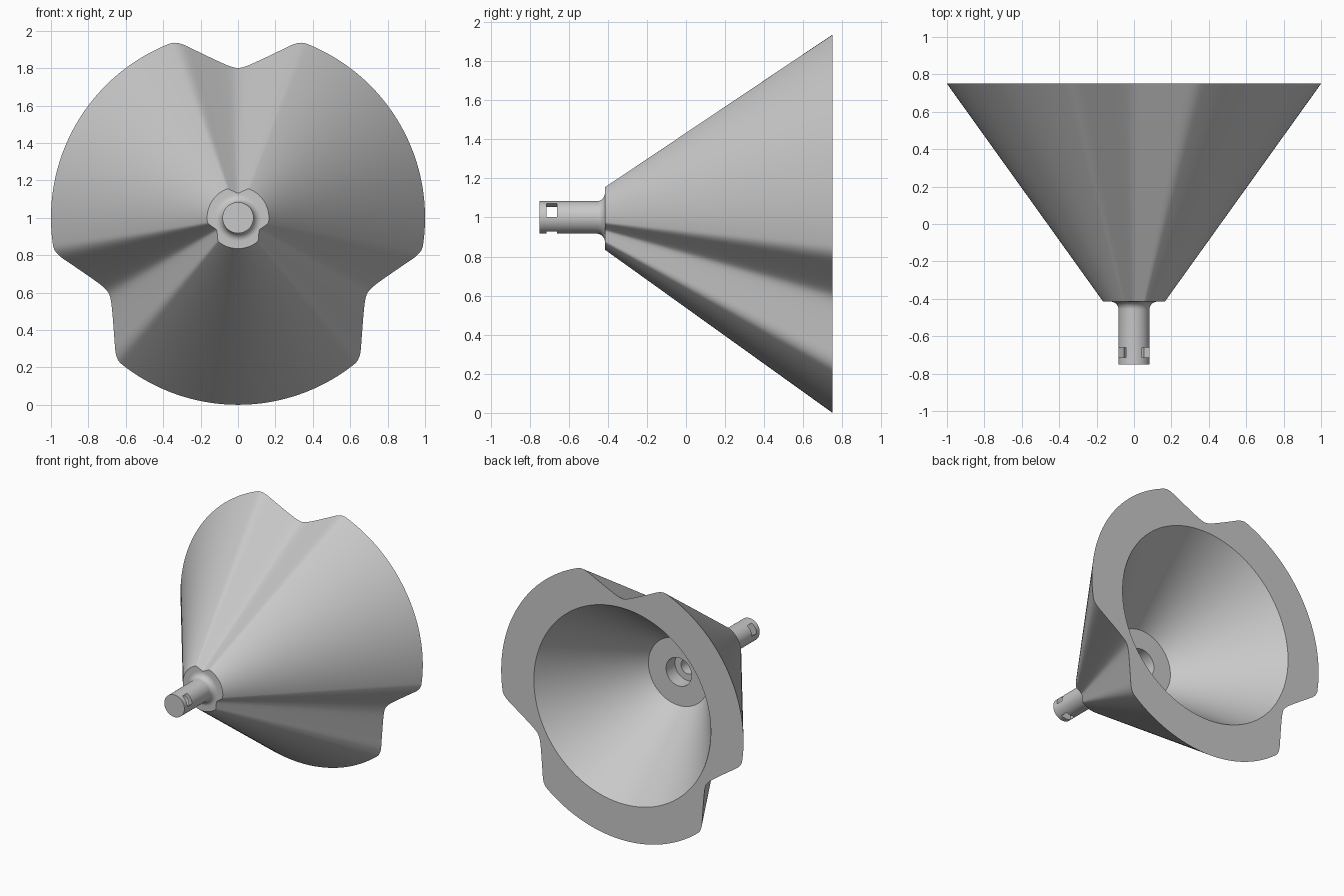
import bpy, bmesh, math
from mathutils import Matrix, Vector

if "Cube" in bpy.data.objects:
    bpy.data.objects.remove(bpy.data.objects["Cube"])

SIDES = 360
AXIS_Z = 1.0

grey = bpy.data.materials.new("plain_grey")
grey.use_nodes = True
colour = (0.58, 0.58, 0.58, 1)
grey.diffuse_color = colour
grey.node_tree.nodes["Principled BSDF"].inputs["Base Color"].default_value = colour


def round_section(angle):
    return 1.0


def notched_section(angle):
    """Unit circle with three rounded V notches, at the top and both lower sides."""
    third = 2 * math.pi / 3
    off = (angle - math.pi / 2 + third / 2) % third - third / 2
    off = math.hypot(off, 0.05)                       # rounded valley
    slope = math.cos(off) - 0.49 * math.sin(off)
    line = 0.78 / slope if slope > 0.4 else 2.0
    blend = 0.04                                      # rounded shoulders
    h = max(blend - abs(line - 1.0), 0) / blend
    return min(line, 1.0) - h * h * blend / 4


def add_ring(bm, y, radius, section):
    ring = []
    for i in range(SIDES):
        a = 2 * math.pi * i / SIDES
        r = radius * section(a)
        ring.append(bm.verts.new((r * math.cos(a), y, AXIS_Z + r * math.sin(a))))
    return ring


# Section stations from the closed stem tip, out over the horn and back down the bore
stem_r, shoulder_y, fillet = 0.083, -0.415, 0.042
stations = [(-0.75, stem_r, round_section)]
for k in range(9):
    t = math.pi / 2 * k / 8
    stations.append((shoulder_y - fillet * (1 - math.sin(t)),
                     stem_r + fillet * (1 - math.cos(t)), round_section))
stations += [
    (shoulder_y, 0.165, notched_section),   # horn root
    (0.75, 1.0, notched_section),           # horn rim
    (0.75, 0.73, round_section),            # mouth
    (0.085, 0.25, round_section),           # mouth floor
    (0.085, 0.105, round_section),          # counterbore
    (-0.02, 0.105, round_section),
    (-0.02, 0.055, round_section),          # stem bore
    (-0.72, 0.055, round_section),
]

bm = bmesh.new()
rings = [add_ring(bm, *s) for s in stations]
for lower, upper in zip(rings, rings[1:]):
    for i in range(SIDES):
        j = (i + 1) % SIDES
        bm.faces.new((lower[i], lower[j], upper[j], upper[i]))
bm.faces.new(rings[0])
bm.faces.new(rings[-1])
bmesh.ops.recalc_face_normals(bm, faces=bm.faces)
mesh = bpy.data.meshes.new("notched_horn")
bm.to_mesh(mesh)
bm.free()
horn = bpy.data.objects.new("notched_horn", mesh)
bpy.context.collection.objects.link(horn)
mesh.materials.append(grey)

bpy.ops.object.select_all(action='DESELECT')
bpy.context.view_layer.objects.active = horn
horn.select_set(True)

# Three windows cut through the stem wall
for degrees in (30, 150, 270):
    bm = bmesh.new()
    bmesh.ops.create_cube(bm, size=1)
    place = (Matrix.Translation((0, -0.687, AXIS_Z))
             @ Matrix.Rotation(-math.radians(degrees), 4, 'Y')
             @ Matrix.Translation((0.07, 0, 0))
             @ Matrix.Diagonal(Vector((0.1, 0.053, 0.08, 1))))
    bmesh.ops.transform(bm, matrix=place, verts=bm.verts)
    cut_mesh = bpy.data.meshes.new("window_cutter")
    bm.to_mesh(cut_mesh)
    bm.free()
    cut_mesh.materials.append(grey)
    cutter = bpy.data.objects.new("window_cutter", cut_mesh)
    cutter.hide_render = True
    bpy.context.collection.objects.link(cutter)
    mod = horn.modifiers.new("window", 'BOOLEAN')
    mod.operation = 'DIFFERENCE'
    mod.solver = 'EXACT'
    mod.object = cutter
    bpy.ops.object.modifier_apply(modifier=mod.name)
    bpy.data.objects.remove(cutter)

bpy.ops.object.shade_smooth_by_angle(angle=math.radians(30))
